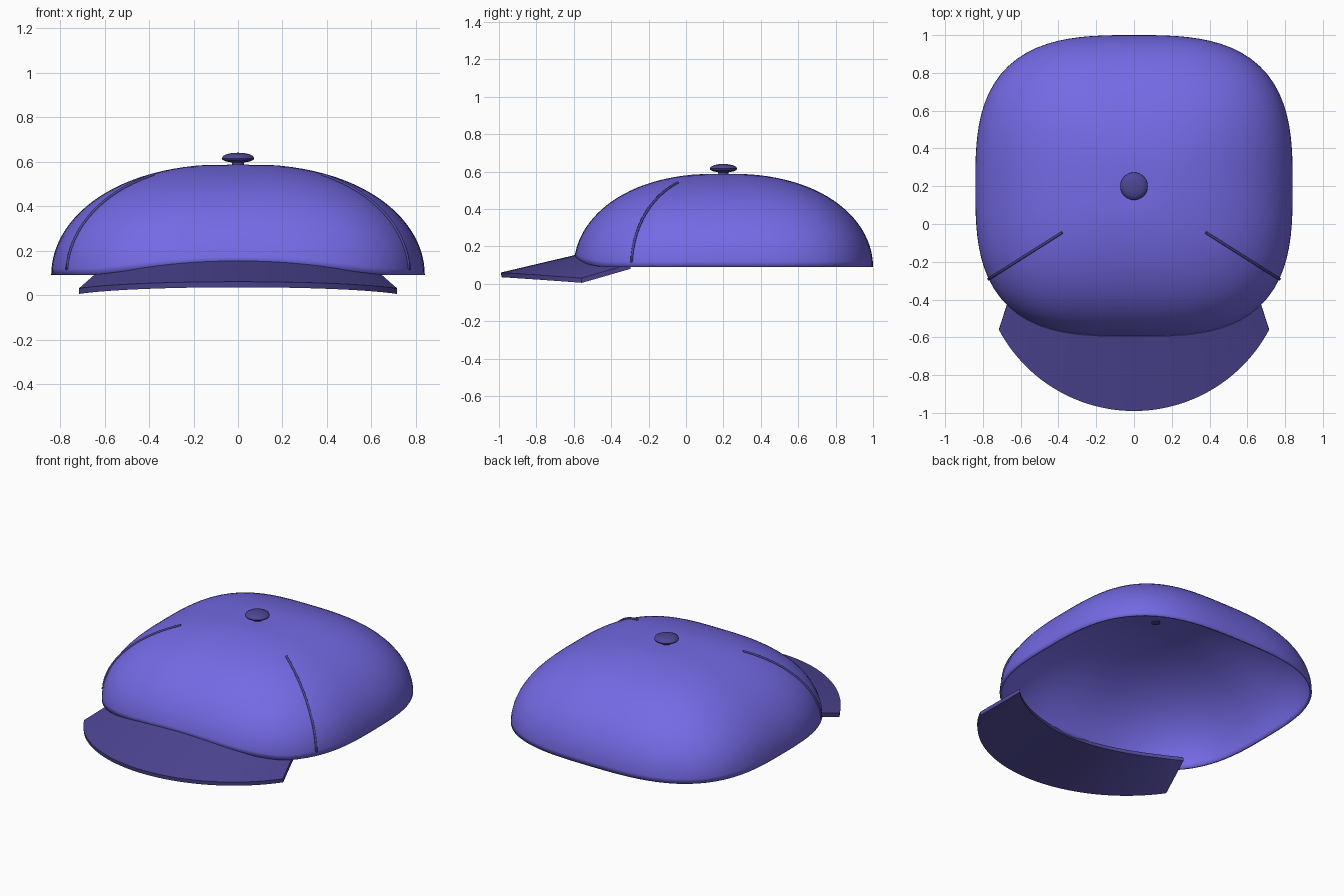
import bpy, bmesh, math
from math import sin, cos, pi, radians

if "Cube" in bpy.data.objects:
    bpy.data.objects.remove(bpy.data.objects["Cube"])


def material(name, rgb):
    m = bpy.data.materials.new(name)
    m.diffuse_color = (*rgb, 1)
    m.use_nodes = True
    m.node_tree.nodes["Principled BSDF"].inputs["Base Color"].default_value = m.diffuse_color
    return m


CLOTH = material("cloth", (0.175, 0.144, 0.78))
TRIM = material("trim", (0.075, 0.062, 0.30))
A, B, CY, BASE, H = 0.84, 0.80, 0.20, 0.09, 0.50   # crown size


def finish(bm, name, mat, angle=40):
    bmesh.ops.recalc_face_normals(bm, faces=bm.faces)
    me = bpy.data.meshes.new(name)
    bm.to_mesh(me)
    bm.free()
    ob = bpy.data.objects.new(name, me)
    bpy.context.collection.objects.link(ob)
    me.materials.append(mat)
    bpy.ops.object.select_all(action='DESELECT')
    ob.select_set(True)
    bpy.context.view_layer.objects.active = ob
    bpy.ops.object.shade_smooth_by_angle(angle=radians(angle))
    return ob


def skin(bm, rows, closed):
    """Join rows of points with quads."""
    grid = [[bm.verts.new(p) for p in row] for row in rows]
    for a, b in zip(grid, grid[1:]):
        n = len(a)
        for i in range(n if closed else n - 1):
            j = (i + 1) % n
            bm.faces.new((a[i], a[j], b[j], b[i]))
    return grid


def dome_height(x, y):
    r = (abs(x / A) ** 3 + abs((y - CY) / B) ** 3) ** (1 / 3)
    return BASE + H * math.sqrt(max(0, 1 - r ** 2.3)) - 0.008 * math.exp(-(r / 0.1) ** 2)


# crown: rounded-square dome, rim arched above the brim
def crown_point(theta, k):
    c, s = cos(theta), sin(theta)
    f = (abs(c) ** 3 + abs(s) ** 3) ** (-1 / 3)
    c, s = c * f, s * f
    lift = 0.0
    if s < 0 and abs(c * A) < 0.65:
        lift = 0.055 * cos(pi / 2 * c * A / 0.65)
    p0 = math.asin(lift / H)
    phi = p0 + (pi / 2 - p0) * k
    r = max(0, cos(phi)) ** (2 / 2.3)
    x, y = A * c * r, CY + B * s * r
    return x, y, dome_height(x, y) if k > 0.3 else BASE + H * sin(phi)


bm = bmesh.new()
N, ROWS = 96, 26
rows = [[crown_point(2 * pi * i / N, k / ROWS) for i in range(N)] for k in range(ROWS)]
grid = skin(bm, rows, True)
top = bm.verts.new((0, CY, dome_height(0, CY)))
for i in range(N):
    bm.faces.new((grid[-1][i], grid[-1][(i + 1) % N], top))
crown = finish(bm, "crown", CLOTH)
mod = crown.modifiers.new("thickness", 'SOLIDIFY')
mod.thickness, mod.offset = 0.012, -1


# brim: ruled sheet between two arcs, drooping to the sides
def brim_point(t, s):
    a, b = radians(49) * t, radians(62) * t
    inner = (0.835 * sin(a), 0.248 - 0.835 * cos(a), 0.155 - 0.05 * abs(t) ** 3)
    outer = (0.81 * sin(b), -0.18 - 0.81 * cos(b), 0.06 - 0.03 * t * t)
    return [p + (q - p) * s for p, q in zip(inner, outer)]


bm = bmesh.new()
skin(bm, [[brim_point(i / 24 - 1, s / 8) for i in range(49)] for s in range(9)], False)
if sum(f.normal.z for f in bm.faces) < 0:
    bmesh.ops.reverse_faces(bm, faces=bm.faces)
top_faces = bm.faces[:]
ret = bmesh.ops.extrude_face_region(bm, geom=top_faces, use_keep_orig=True)
for v in ret["geom"]:
    if isinstance(v, bmesh.types.BMVert):
        v.co.z -= 0.025
        v.co.y += 0.004
finish(bm, "brim", TRIM)

# top button: flattened knob on a short neck
bm = bmesh.new()
profile = [(0.026, 0.565), (0.028, 0.596), (0.055, 0.601), (0.07, 0.608), (0.073, 0.615),
           (0.068, 0.625), (0.05, 0.634), (0.025, 0.639), (0.002, 0.64)]
grid = skin(bm, [[(r * cos(i * pi / 16), CY + r * sin(i * pi / 16), z) for i in range(32)]
                 for r, z in profile], True)
bm.faces.new(grid[0])
bm.faces.new(grid[-1])
finish(bm, "top_button", TRIM)

# front seams: thin cords lying on the crown
for side, name in ((-1, "seam_left"), (1, "seam_right")):
    cu = bpy.data.curves.new(name, 'CURVE')
    cu.dimensions, cu.bevel_depth, cu.bevel_resolution = '3D', 0.007, 2
    cu.use_fill_caps = True
    sp = cu.splines.new('POLY')
    sp.points.add(24)
    for i, p in enumerate(sp.points):
        t = 1 - (1 - i / 24) ** 2
        x, y = side * (0.38 + 0.395 * t), -0.045 - 0.25 * t
        p.co = (x, y, max(0.12, dome_height(x, y) + 0.003), 1)
    ob = bpy.data.objects.new(name, cu)
    bpy.context.collection.objects.link(ob)
    cu.materials.append(TRIM)
